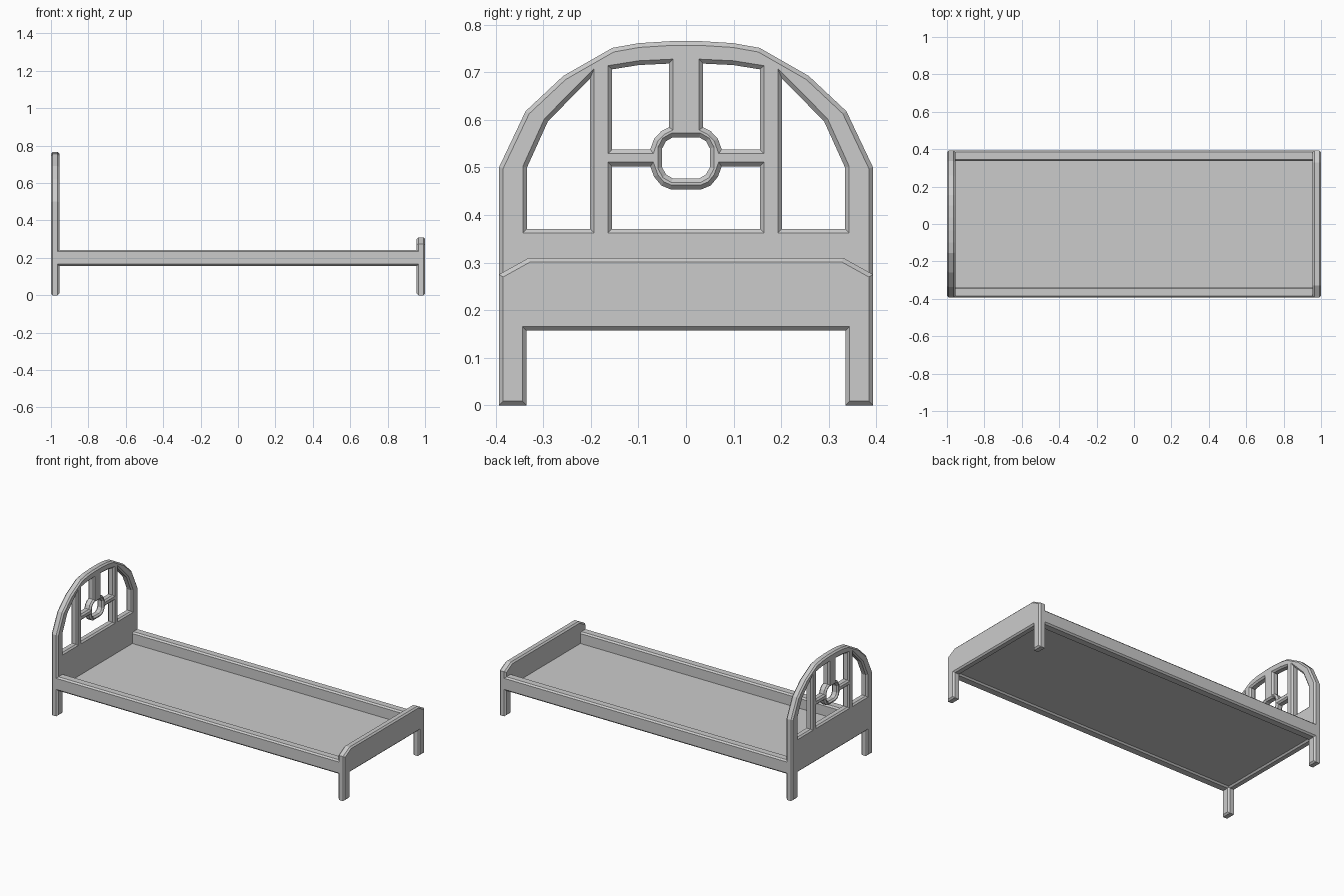
import bpy, bmesh
from mathutils import Vector

if "Cube" in bpy.data.objects:
    bpy.data.objects.remove(bpy.data.objects["Cube"])

grey = bpy.data.materials.new("light_grey")
grey.diffuse_color = (0.6, 0.6, 0.6, 1)
grey.use_nodes = True
grey.node_tree.nodes["Principled BSDF"].inputs["Base Color"].default_value = grey.diffuse_color
C = 0.009  # chamfer width


def mirrored(half):
    """Right half of an outline, listed bottom to top, plus its mirror image."""
    return half + [(-y, z) for y, z in reversed(half)]


def flip(pts):
    return [(-y, z) for y, z in pts]


def wound(pts, ccw):
    area = sum(a[0] * b[1] - b[0] * a[1] for a, b in zip(pts, pts[1:] + pts[:1]))
    return pts if (area > 0) == ccw else pts[::-1]


def shift(pts, d):
    """Move every side of a loop to its left by d, with mitred corners."""
    out = []
    for i, p in enumerate(pts):
        p, a, b = Vector(p), Vector(pts[i - 1]), Vector(pts[(i + 1) % len(pts)])
        u, v = (p - a).normalized(), (b - p).normalized()
        m, n = Vector((-u.y, u.x)), Vector((-v.y, v.x))
        out.append(p + d * (m + n) / (1 + m.dot(n)))
    return out


def plate(name, x0, x1, outer, holes=(), c=C):
    """Board in the y-z plane with cut-outs; all rims chamfered by c."""
    bm = bmesh.new()
    layers = [(x0, c), (x0 + c, 0), (x1 - c, 0), (x1, c)] if c else [(x0, 0), (x1, 0)]
    caps = [[], []]
    for loop in [wound(outer, True)] + [wound(h, False) for h in holes]:
        rings = [[bm.verts.new((x, p[0], p[1])) for p in shift(loop, d)] for x, d in layers]
        n = len(loop)
        for r, s in zip(rings, rings[1:]):
            for i in range(n):
                j = (i + 1) % n
                bm.faces.new((r[i], r[j], s[j], s[i]))
        for cap, r in zip(caps, (rings[0], rings[-1])):
            cap += [bm.edges.get((r[i], r[(i + 1) % n])) for i in range(n)]
    for cap in caps:
        bmesh.ops.triangle_fill(bm, use_beauty=True, edges=cap)
    bmesh.ops.recalc_face_normals(bm, faces=bm.faces)
    me = bpy.data.meshes.new(name)
    bm.to_mesh(me)
    bm.free()
    me.materials.append(grey)
    ob = bpy.data.objects.new(name, me)
    bpy.context.collection.objects.link(ob)
    return ob


# legs shared by both end boards
legs = [(0.335, 0.157), (0.335, 0), (0.393, 0)]

# headboard: arched outline with window-like openings round a central ring
arch = [(0.393, 0.5), (0.337, 0.618), (0.258, 0.692), (0.155, 0.751), (0.099, 0.761), (0.035, 0.765)]
side = [(0.334, 0.371), (0.334, 0.5), (0.29, 0.597), (0.202, 0.686), (0.202, 0.371)]
upper = [(0.155, 0.538), (0.155, 0.706), (0.099, 0.715), (0.036, 0.718),
         (0.036, 0.584), (0.052, 0.576), (0.067, 0.56), (0.075, 0.538)]
lower = mirrored([(0.155, 0.371), (0.155, 0.502), (0.075, 0.502), (0.067, 0.48),
                  (0.052, 0.462), (0.033, 0.454)])
ring = mirrored([(0.028, 0.477), (0.042, 0.485), (0.05, 0.5),
                 (0.05, 0.54), (0.042, 0.555), (0.028, 0.563)])
plate("headboard", -1, -0.955, mirrored(legs + arch),
      [side, flip(side), upper, flip(upper), lower, ring])

# footboard
plate("footboard", 0.955, 1, mirrored(legs + [(0.393, 0.275), (0.33, 0.31)]))

# side rails with chamfered long edges
a, b, lo, hi = 0.336, 0.393, 0.157, 0.243
rail = [(a + C, lo), (b - C, lo), (b, lo + C), (b, hi - C),
        (b - C, hi), (a + C, hi), (a, hi - C), (a, lo + C)]
plate("left_rail", -0.964, 0.964, rail, c=0)
plate("right_rail", -0.964, 0.964, flip(rail), c=0)

# mattress base
plate("bed_base", -0.96, 0.96, mirrored([(0.34, 0.166), (0.34, 0.173)]), c=0)
